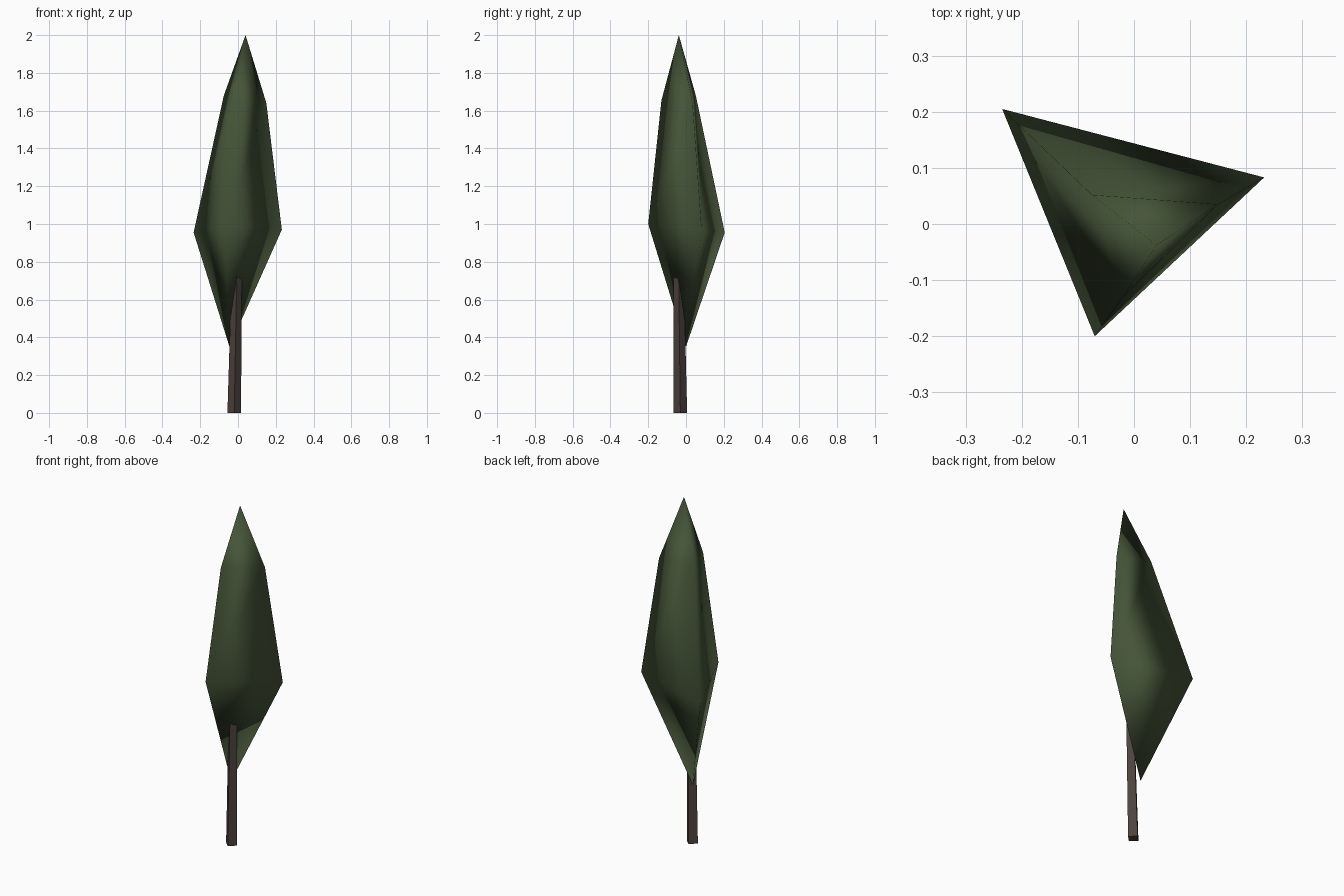
import bpy, bmesh, math
from mathutils import Vector

if "Cube" in bpy.data.objects:
    bpy.data.objects.remove(bpy.data.objects["Cube"])


def material(name, rgb):
    m = bpy.data.materials.new(name)
    m.diffuse_color = (*rgb, 1)
    m.use_nodes = True
    m.node_tree.nodes["Principled BSDF"].inputs["Base Color"].default_value = m.diffuse_color
    return m


def finish(bm, name, mat, smooth):
    for f in bm.faces:
        f.smooth = smooth
    me = bpy.data.meshes.new(name)
    bm.to_mesh(me)
    bm.free()
    me.materials.append(mat)
    ob = bpy.data.objects.new(name, me)
    bpy.context.collection.objects.link(ob)
    return ob


def loft(bm, rings):
    """Skin a list of rings; a one-point ring makes a pointed end."""
    loops = [[bm.verts.new(p) for p in r] for r in rings]
    n = max(len(r) for r in rings)
    for lo, hi in zip(loops, loops[1:]):
        for i in range(n):
            j = (i + 1) % n
            quad = [lo[i % len(lo)], lo[j % len(lo)], hi[j % len(hi)], hi[i % len(hi)]]
            bm.faces.new(list(dict.fromkeys(quad)))
    return loops


# foliage: three-sided spindle with an inner skin and an inward-facing outer skin
bm = bmesh.new()
loft(bm, [
    [(-0.045, 0.0, 0.35)],
    [(-0.235, 0.205, 0.955), (-0.07, -0.20, 1.0), (0.232, 0.083, 0.97)],
    [(-0.075, 0.052, 1.68), (-0.02, -0.13, 1.655), (0.15, 0.035, 1.64)],
    [(0.04, -0.038, 2.0)],
])
bmesh.ops.recalc_face_normals(bm, faces=bm.faces[:])
bm.normal_update()
outer = bm.faces[:]
thickness = 0.021
inner = {}
for v in bm.verts[:]:
    inner[v] = v.co - v.normal * thickness * v.calc_shell_factor()
inner = {v: bm.verts.new(co) for v, co in inner.items()}
for f in outer:
    bm.faces.new([inner[v] for v in f.verts])
bmesh.ops.reverse_faces(bm, faces=outer)
finish(bm, "foliage", material("leaf_green", (0.06, 0.09, 0.04)), True)


# trunk: slightly leaning, tapered square post turned on its corner
def square(cx, cy, z, r):
    return [(cx + r * math.cos(a * math.pi / 2), cy + r * math.sin(a * math.pi / 2), z)
            for a in range(4)]


bm = bmesh.new()
ends = loft(bm, [square(-0.02, -0.03, 0.0, 0.036), square(-0.005, -0.04, 0.82, 0.026)])
for e in ends:
    bm.faces.new(e)
bmesh.ops.recalc_face_normals(bm, faces=bm.faces[:])
finish(bm, "trunk", material("bark_brown", (0.075, 0.055, 0.048)), False)
